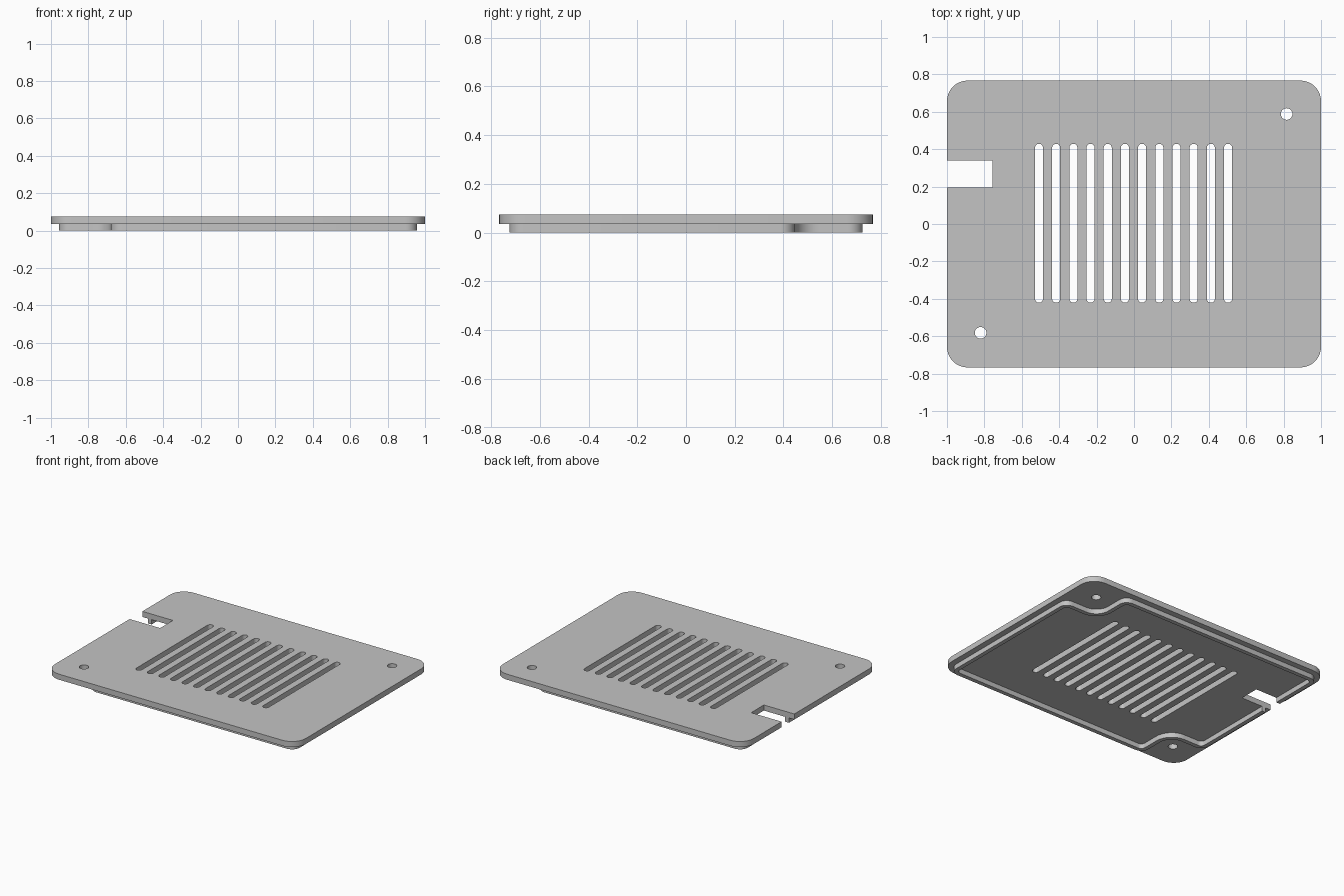
import bpy, bmesh, math
from mathutils import Vector

cube = bpy.data.objects.get("Cube")
if cube:
    bpy.data.objects.remove(cube, do_unlink=True)

grey = bpy.data.materials.new("light grey plastic")
grey.use_nodes = True
colour = (0.55, 0.55, 0.55, 1)
grey.diffuse_color = colour
grey.node_tree.nodes["Principled BSDF"].inputs["Base Color"].default_value = colour


def rounded(corners, closed=True, steps=8):
    """Turn right-angle corners (x, y, radius) into a filleted point list."""
    pts = []
    n = len(corners)
    for i, (x, y, r) in enumerate(corners):
        p = Vector((x, y))
        if r == 0 or (not closed and i in (0, n - 1)):
            pts.append(p)
            continue
        a = (Vector(corners[i - 1][:2]) - p).normalized()
        b = (Vector(corners[(i + 1) % n][:2]) - p).normalized()
        c = p + (a + b) * r
        for k in range(steps + 1):
            t = math.pi / 2 * k / steps
            pts.append(c - (b * math.cos(t) + a * math.sin(t)) * r)
    return pts


def box_outline(cx, cy, w, h, r):
    x, y = w / 2, h / 2
    return rounded([(cx - x, cy - y, r), (cx - x, cy + y, r),
                    (cx + x, cy + y, r), (cx + x, cy - y, r)])


def offset_right(pts, d):
    """Offset an open path to its right with mitred joints."""
    out = []
    for i, p in enumerate(pts):
        normals = []
        for j in (i - 1, i):
            if 0 <= j < len(pts) - 1:
                t = (pts[j + 1] - pts[j]).normalized()
                normals.append(Vector((t.y, -t.x)))
        m = sum(normals, Vector((0, 0))).normalized()
        out.append(p + m * d / m.dot(normals[0]))
    return out


def extrude_outlines(name, outlines, z0, z1):
    """Fill outlines (inner ones become holes) and extrude them."""
    curve = bpy.data.curves.new(name, "CURVE")
    curve.dimensions = "2D"
    curve.fill_mode = "BOTH"
    curve.extrude = (z1 - z0) / 2
    for pts in outlines:
        s = curve.splines.new("POLY")
        s.points.add(len(pts) - 1)
        for sp, p in zip(s.points, pts):
            sp.co = (p.x, p.y, 0, 1)
        s.use_cyclic_u = True
    ob = bpy.data.objects.new(name, curve)
    bpy.context.collection.objects.link(ob)
    bpy.ops.object.select_all(action="DESELECT")
    ob.select_set(True)
    bpy.context.view_layer.objects.active = ob
    bpy.ops.object.convert(target="MESH")
    ob = bpy.context.object
    bm = bmesh.new()
    bm.from_mesh(ob.data)
    bmesh.ops.translate(bm, verts=bm.verts, vec=(0, 0, (z0 + z1) / 2))
    bmesh.ops.remove_doubles(bm, verts=bm.verts, dist=0.0001)
    bmesh.ops.recalc_face_normals(bm, faces=bm.faces)
    bm.to_mesh(ob.data)
    bm.free()
    ob.data.materials.clear()
    ob.data.materials.append(grey)
    bpy.ops.object.shade_smooth_by_angle(angle=math.radians(30))
    return ob


X, Y, R = 1.0, 0.767, 0.11
NOTCH_LOW, NOTCH_HIGH, NOTCH_X = 0.195, 0.34, -0.757
STEP_Z, TOP_Z = 0.035, 0.075

# Cover plate: rounded sheet with cable notch, vent slots and screw holes
outline = rounded([(-X, NOTCH_HIGH, 0), (-X, Y, R), (X, Y, R), (X, -Y, R),
                   (-X, -Y, R), (-X, NOTCH_LOW, 0),
                   (NOTCH_X, NOTCH_LOW, 0), (NOTCH_X, NOTCH_HIGH, 0)])
slots = [box_outline(-0.508 + 0.0919 * i, 0.004, 0.043, 0.85, 0.0214)
         for i in range(12)]
holes = [box_outline(x, y, 0.062, 0.062, 0.0309)
         for x, y in ((0.816, 0.588), (-0.82, -0.582))]
extrude_outlines("cover_plate", [outline] + slots + holes, STEP_Z, TOP_Z)

# Locating lip underneath: thin wall stepping inward around both screw holes
LX, LY, SX, SY = 0.957, 0.725, 0.68, 0.447
lip = rounded([(-LX, NOTCH_HIGH, 0), (-LX, LY, 0.06), (SX, LY, 0.06),
               (SX, SY, 0.1), (LX, SY, 0.06), (LX, -LY, 0.06),
               (-SX, -LY, 0.06), (-SX, -SY, 0.1), (-LX, -SY, 0.06),
               (-LX, NOTCH_LOW, 0)], closed=False)
extrude_outlines("locating_lip", [lip + offset_right(lip, 0.03)[::-1]],
                 0, STEP_Z)
